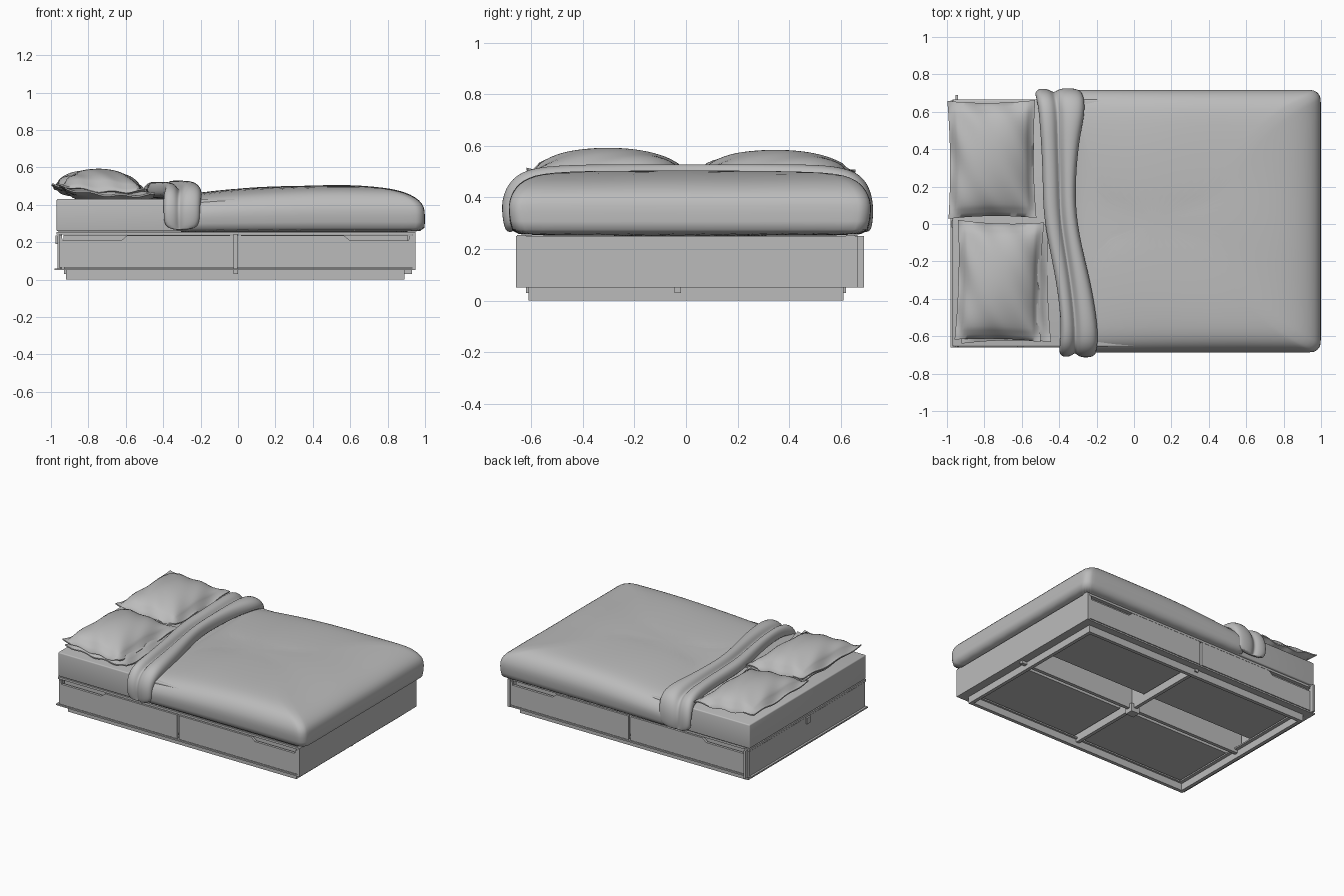
import bpy, bmesh, math
from mathutils import Vector

cube = bpy.data.objects.get("Cube")
if cube:
    bpy.data.objects.remove(cube)

GREY = (0.5, 0.5, 0.5, 1)
mat = bpy.data.materials.new("plain grey")
mat.use_nodes = True
mat.diffuse_color = GREY
mat.node_tree.nodes["Principled BSDF"].inputs["Base Color"].default_value = GREY


def finish(name, bm, smooth=None, subdiv=0):
    bmesh.ops.recalc_face_normals(bm, faces=bm.faces)
    mesh = bpy.data.meshes.new(name)
    bm.to_mesh(mesh)
    bm.free()
    mesh.materials.append(mat)
    if smooth:
        for p in mesh.polygons:
            p.use_smooth = True
        mesh.set_sharp_from_angle(angle=math.radians(smooth))
    obj = bpy.data.objects.new(name, mesh)
    bpy.context.collection.objects.link(obj)
    if subdiv:
        mod = obj.modifiers.new("soften", "SUBSURF")
        mod.levels = mod.render_levels = subdiv
    return obj


def box(name, x, y, z, bevel=0):
    bm = bmesh.new()
    bmesh.ops.create_cube(bm, size=1)
    for v in bm.verts:
        for i, (a, b) in enumerate((x, y, z)):
            v.co[i] = a if v.co[i] < 0 else b
    if bevel:
        bmesh.ops.bevel(bm, geom=list(bm.edges), offset=bevel, segments=3,
                        profile=0.5, affect="EDGES")
    return finish(name, bm, 40 if bevel else None)


def plate(name, outline, y0, y1):
    """Extrude an x-z outline along y."""
    bm = bmesh.new()
    face = bm.faces.new([bm.verts.new((x, y0, z)) for x, z in outline])
    new = bmesh.ops.extrude_face_region(bm, geom=[face])["geom"]
    for v in new:
        if isinstance(v, bmesh.types.BMVert):
            v.co.y = y1
    return finish(name, bm)


def skin(bm, rows, closed=False):
    """Bridge equal rows of vertices with quads."""
    for a, b in zip(rows, rows[1:]):
        n = len(a)
        for i in range(n if closed else n - 1):
            j = (i + 1) % n
            bm.faces.new((a[i], a[j], b[j], b[i]))


# Plinth ring and the flange board sitting on it
for s, tag in ((-1, "front"), (1, "back")):
    box(f"plinth_{tag}", (-0.92, 0.89), sorted((s * 0.61, s * 0.585)), (0, 0.05))
    box(f"flange_{tag}", (-0.98, 0.95), sorted((s * 0.66, s * 0.57)), (0.05, 0.06))
for x, tag in ((-0.92, "head"), (0.865, "foot")):
    box(f"plinth_{tag}", (x, x + 0.025), (-0.585, 0.585), (0, 0.05))
box("flange_head", (-0.98, -0.87), (-0.57, 0.57), (0.05, 0.06))
box("flange_foot", (0.84, 0.95), (-0.57, 0.57), (0.05, 0.06))

# End panels, top rails and head fittings
box("foot_panel", (0.93, 0.95), (-0.66, 0.665), (0.05, 0.25))
box("head_panel", (-0.965, -0.95), (-0.65, 0.66), (0.06, 0.235))
box("head_post", (-0.955, -0.94), (0.66, 0.69), (0.05, 0.25))
box("head_cleat", (-0.975, -0.965), (-0.02, 0.02), (0.19, 0.235))
box("head_rail", (-0.97, -0.93), (-0.655, 0.665), (0.24, 0.255))
for s, tag in ((-1, "front"), (1, "back")):
    box(f"side_rail_{tag}", (-0.97, 0.95), sorted((s * 0.655, s * 0.62)), (0.24, 0.255))

# Four drawers with a cut-away grip at the outer top corner
GRIP = [(0.008, 0.065), (0.945, 0.065), (0.945, 0.235), (0.93, 0.235),
        (0.925, 0.21), (0.61, 0.21), (0.58, 0.235), (0.008, 0.235)]
for s, side in ((-1, "front"), (1, "back")):
    for e, end in ((-1, "head"), (1, "foot")):
        tag = f"{side}_{end}"
        outline = [(e * x - 0.013, z) for x, z in GRIP]
        plate(f"drawer_front_{tag}", outline, s * 0.66, s * 0.642)
        xs = sorted((e * 0.03 - 0.013, e * 0.92 - 0.013))
        box(f"drawer_bottom_{tag}", xs, sorted((s * 0.12, s * 0.64)), (0.07, 0.08))
        box(f"drawer_back_{tag}", xs, sorted((s * 0.12, s * 0.135)), (0.08, 0.2))
        box(f"grip_recess_{tag}", xs, sorted((s * 0.615, s * 0.63)), (0.08, 0.238))

# Central supports and bed slats
box("cross_divider", (-0.025, 0), (-0.62, 0.62), (0.03, 0.24))
box("long_spine", (-0.93, 0.93), (-0.045, -0.02), (0.03, 0.235))
box("middle_foot", (-0.045, 0.02), (-0.06, 0), (0, 0.06))
for i in range(22):
    x = -0.9 + i * 0.084
    box(f"slat_{i + 1}", (x, x + 0.055), (-0.62, 0.62), (0.24, 0.25))

# Mattress
box("mattress", (-0.97, 0.93), (-0.655, 0.665), (0.258, 0.43), 0.008)

# Duvet: rounded rectangles stacked upward and drawn inward
LEVELS = [(0.25, 0.02, 0.035), (0.265, 0, 0.015), (0.35, 0, 0), (0.39, 0.005, 0.005),
          (0.425, 0.03, 0.02), (0.455, 0.08, 0.045), (0.475, 0.14, 0.08),
          (0.49, 0.22, 0.13), (0.5, 0.34, 0.24), (0.505, 0.46, 0.4), (0.505, 0.6, 0.6)]


def rounded_ring(x0, x1, y0, y1, r, side=10, arc=5):
    corners = [(x1 - r, y1 - r), (x0 + r, y1 - r), (x0 + r, y0 + r), (x1 - r, y0 + r)]
    arcs = [[(cx + r * math.cos(a), cy + r * math.sin(a)) for a in
             [math.pi / 2 * (k + i / arc) for i in range(arc + 1)]]
            for k, (cx, cy) in enumerate(corners)]
    pts = []
    for k, part in enumerate(arcs):
        pts += part
        a, b = Vector(part[-1]), Vector(arcs[(k + 1) % 4][0])
        pts += [tuple(a.lerp(b, i / side)) for i in range(1, side)]
    return pts


bm = bmesh.new()
rings = []
for z, ix, iy in LEVELS:
    ring = []
    for x, y in rounded_ring(-0.36 + 0.3 * ix, 1 - ix, -0.69 + iy, 0.72 - iy, 0.055):
        lift = (z - 0.25) / 0.255
        sag = 0.04 * max(0, (0.5 - x) / 0.7) ** 2
        ripple = 0.003 * math.sin(7 * x + 4 * y) * math.sin(6 * y - 2 * x)
        ring.append(bm.verts.new((x, y, z + lift * (ripple - sag))))
    rings.append(ring)
skin(bm, rings, closed=True)
bm.faces.new(rings[0])
bm.faces.new(rings[-1])
finish("duvet", bm, 60, 1)

# Folded-back duvet edge: path point (y, z) with its left and right x
PATH = [(-0.67, 0.265, -0.39, -0.21), (-0.69, 0.33, -0.4, -0.2), (-0.685, 0.4, -0.4, -0.2),
        (-0.64, 0.455, -0.4, -0.19), (-0.55, 0.475, -0.39, -0.19), (-0.35, 0.48, -0.41, -0.22),
        (-0.15, 0.48, -0.45, -0.27), (0.05, 0.48, -0.49, -0.31), (0.25, 0.48, -0.49, -0.31),
        (0.45, 0.48, -0.5, -0.29), (0.58, 0.475, -0.51, -0.26), (0.66, 0.455, -0.52, -0.26),
        (0.695, 0.4, -0.53, -0.27), (0.705, 0.33, -0.53, -0.28), (0.69, 0.265, -0.52, -0.28)]
FOLDS = [(0.03, -0.05), (0, 0), (0.06, 0.035), (0.2, 0.045), (0.36, 0.035), (0.44, 0.008),
         (0.5, 0.012), (0.58, 0.042), (0.75, 0.052), (0.93, 0.04), (1, 0), (0.97, -0.05)]
bm = bmesh.new()
rows = []
for i, (y, z, xl, xr) in enumerate(PATH):
    before, after = PATH[max(i - 1, 0)], PATH[min(i + 1, len(PATH) - 1)]
    t = Vector((after[0] - before[0], after[1] - before[1])).normalized()
    thick = 0.45 + 0.55 * abs(t.x)
    row = []
    for u, h in FOLDS:
        wave = u + 0.07 * math.sin(5 * y + 1) * math.sin(math.pi * u)
        row.append(bm.verts.new((xl + (xr - xl) * wave, y - t.y * h * thick,
                                 z + t.x * h * thick)))
    rows.append(row)
skin(bm, rows, closed=True)
bm.faces.new(rows[0])
bm.faces.new(rows[-1])
finish("duvet_fold", bm, 70, 2)


# Pillows: puffed grids with a thin flange and drawn-out corners
def pillow(name, cx, cy, hx, hy, z, top, turn, n=28):
    bm = bmesh.new()
    sheets = []
    for up in (1, -1):
        rows = []
        for i in range(n + 1):
            row = []
            for j in range(n + 1):
                u, v = 2 * i / n - 1, 2 * j / n - 1
                puff = max(0, 1 - (u / 0.93) ** 2) * max(0, 1 - (v / 0.94) ** 2)
                h = 0.004 + (top if up > 0 else 0.045) * puff ** 0.48
                x = hx * u * (1 - 0.05 * (1 - v * v))
                y = hy * v * (1 - 0.04 * (1 - u * u))
                rim = 0.02 * u * u * v * v + 0.006 * math.sin(9 * u + 7 * v) * (1 - puff)
                row.append(bm.verts.new((cx + x - turn * y, cy + y + turn * x,
                                         z + rim - 0.015 * u + up * h)))
            rows.append(row)
        skin(bm, rows)
        sheets.append(rows)
    borders = [[r[0] for r in s] + s[-1][1:] + [r[-1] for r in s[-2::-1]] + s[0][-2:0:-1]
               for s in sheets]
    skin(bm, borders, closed=True)
    finish(name, bm, 60)


pillow("pillow_back", -0.76, 0.345, 0.235, 0.315, 0.475, 0.105, 0.01)
pillow("pillow_front", -0.72, -0.305, 0.23, 0.32, 0.475, 0.113, -0.03)
# Lower pillowcase layer showing beneath the front pillow
pillow("under_pillow_front", -0.69, -0.32, 0.24, 0.315, 0.452, 0.05, 0.02)
